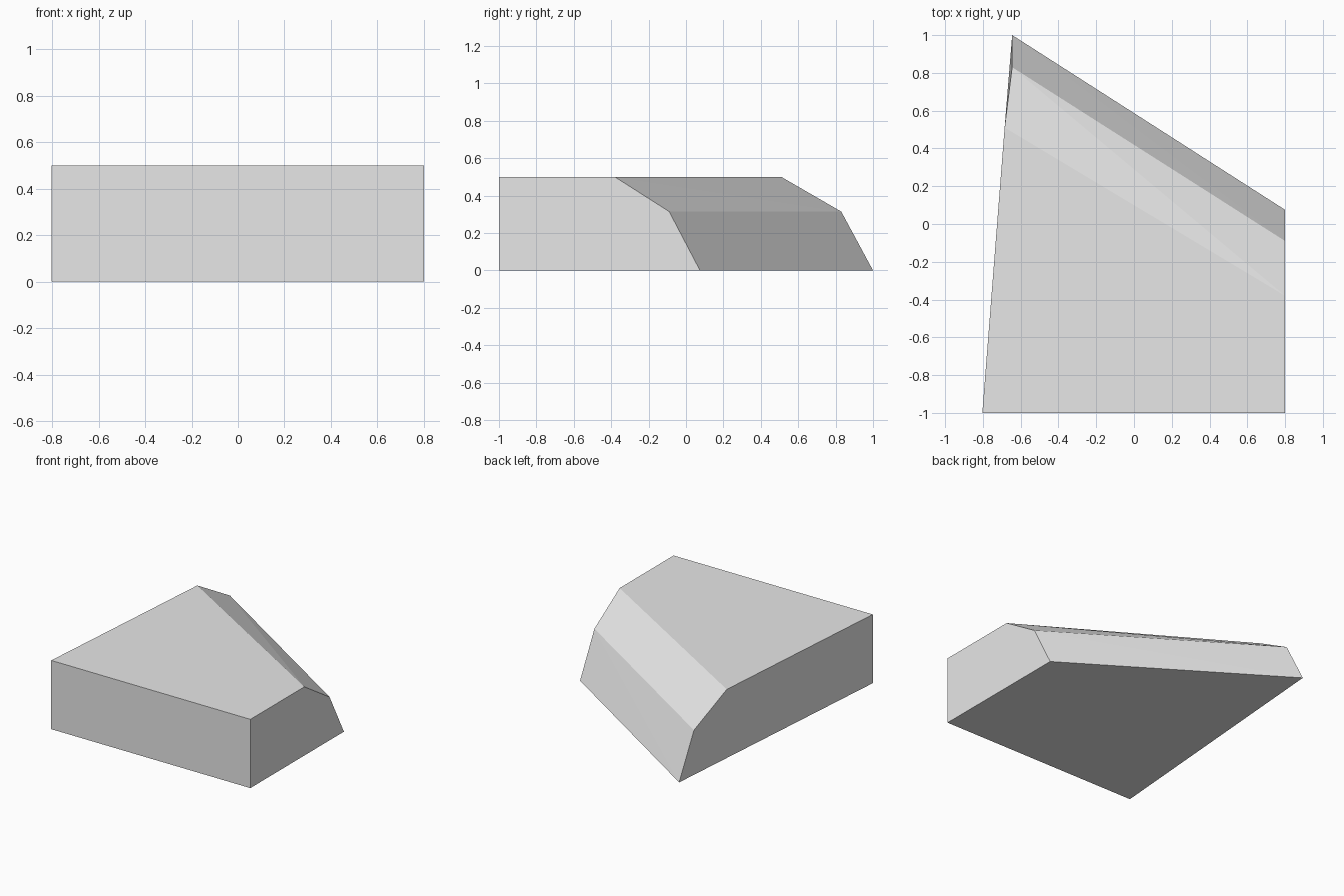
import bpy
import bmesh

cube = bpy.data.objects.get("Cube")
if cube:
    bpy.data.objects.remove(cube, do_unlink=True)

# Plain grey material
GREY = (0.8, 0.8, 0.8, 1)
grey = bpy.data.materials.new("light grey")
grey.use_nodes = True
grey.diffuse_color = GREY
grey.node_tree.nodes["Principled BSDF"].inputs["Base Color"].default_value = GREY

# End profiles: front bottom, back bottom, bevel middle, back top, front top
left_profile = [(0.8, -1, 0), (0.8, 0.075, 0), (0.8, -0.09, 0.315),
                (0.8, -0.38, 0.5), (0.8, -1, 0.5)]
right_profile = [(-0.803, -1, 0), (-0.645, 1, 0), (-0.645, 0.83, 0.315),
                 (-0.685, 0.51, 0.5), (-0.803, -1, 0.5)]

# Wedge block lofted between the two side profiles
bm = bmesh.new()
left = [bm.verts.new(p) for p in left_profile]
right = [bm.verts.new(p) for p in right_profile]
bm.faces.new(left)
bm.faces.new(right[::-1])
for i in range(len(left)):
    j = (i + 1) % len(left)
    if i in (1, 2):
        # Slightly twisted bevels are split on the diagonal
        bm.faces.new((left[i], right[i], left[j]))
        bm.faces.new((right[i], right[j], left[j]))
    else:
        bm.faces.new((left[i], right[i], right[j], left[j]))
bmesh.ops.recalc_face_normals(bm, faces=bm.faces[:])

mesh = bpy.data.meshes.new("wedge_block")
bm.to_mesh(mesh)
bm.free()
mesh.materials.append(grey)
block = bpy.data.objects.new("wedge_block", mesh)
bpy.context.collection.objects.link(block)
